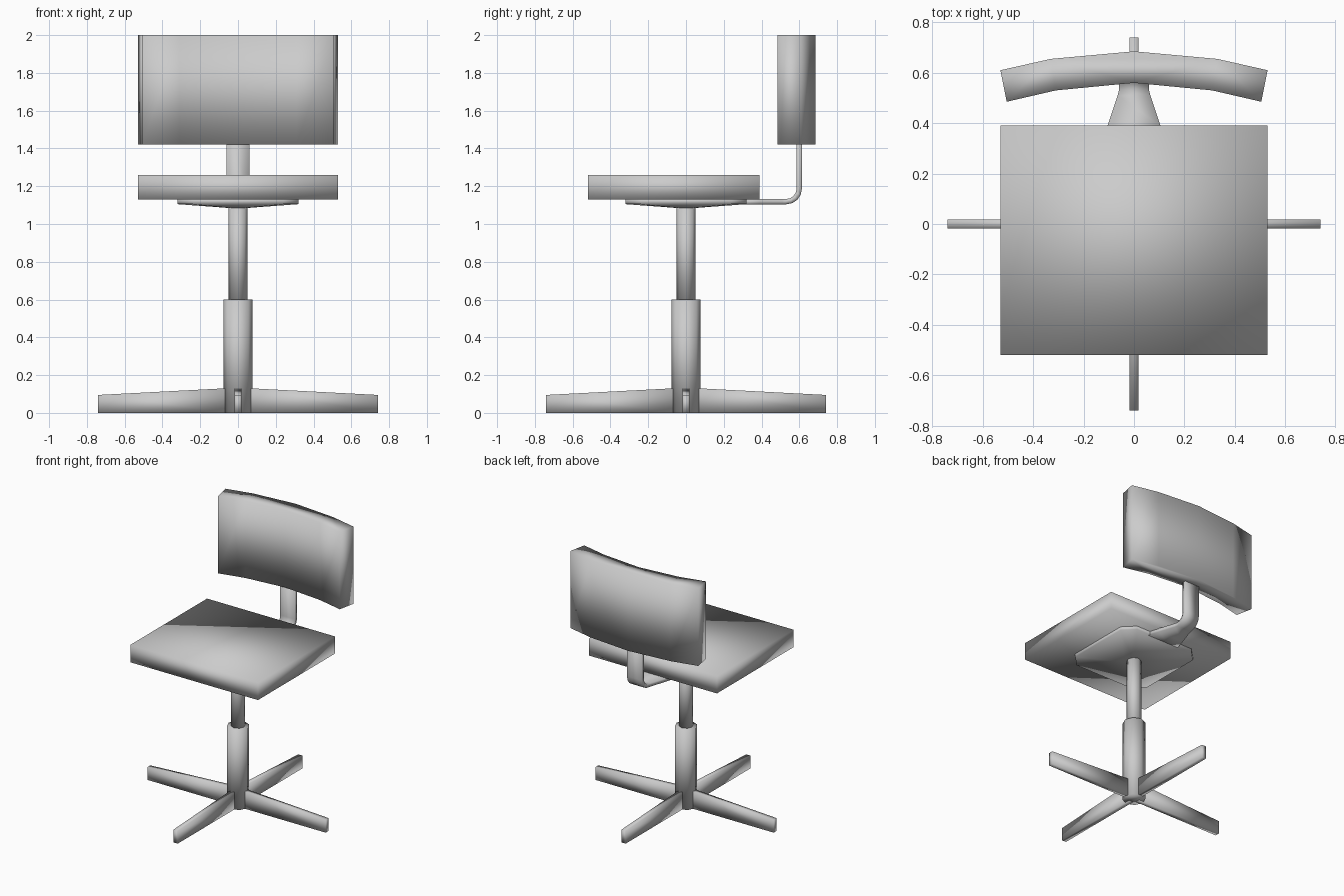
import bpy
import bmesh
from math import cos, sin, pi, radians

cube = bpy.data.objects.get("Cube")
if cube:
    bpy.data.objects.remove(cube)

grey = bpy.data.materials.new("plain grey")
grey.use_nodes = True
GREY = (0.6, 0.6, 0.6, 1)
grey.diffuse_color = GREY
grey.node_tree.nodes["Principled BSDF"].inputs["Base Color"].default_value = GREY


def loft(name, rings):
    """Skin a list of equal-length point rings, cap both ends and shade smooth."""
    bm = bmesh.new()
    rows = [[bm.verts.new(p) for p in ring] for ring in rings]
    n = len(rows[0])
    for a, b in zip(rows, rows[1:]):
        for i in range(n):
            j = (i + 1) % n
            bm.faces.new((a[i], a[j], b[j], b[i]))
    bm.faces.new(rows[0][::-1])
    bm.faces.new(rows[-1])
    bmesh.ops.recalc_face_normals(bm, faces=bm.faces)
    mesh = bpy.data.meshes.new(name)
    bm.to_mesh(mesh)
    bm.free()
    mesh.materials.append(grey)
    mesh.shade_smooth()
    obj = bpy.data.objects.new(name, mesh)
    bpy.context.collection.objects.link(obj)
    return obj


def prism(name, outline, z0, z1):
    return loft(name, [[(x, y, z) for x, y in outline] for z in (z0, z1)])


def circle(r, sides=8):
    return [(r * cos(2 * pi * i / sides), r * sin(2 * pi * i / sides)) for i in range(sides)]


# Seat slab
prism("seat", [(0.53, -0.52), (0.53, 0.39), (-0.53, 0.39), (-0.53, -0.52)], 1.13, 1.26)

# Curved backrest
back = [(0.53, 0.61), (0.33, 0.655), (0, 0.685), (-0.33, 0.655), (-0.53, 0.61)]
front = [(-0.505, 0.485), (-0.31, 0.53), (0, 0.56), (0.31, 0.53), (0.505, 0.485)]
prism("backrest", back + front, 1.42, 2.0)

# Mounting plate with cut corners and a shallow pointed underside
s, c = 0.32, 0.24
plate = [(s, -c), (s, c), (c, s), (-c, s), (-s, c), (-s, -c), (-c, -s), (c, -s)]
loft("seat_plate", [
    [(x * k, y * k, z) for x, y in plate] for k, z in ((0.16, 1.085), (1, 1.105), (1, 1.135))
])

# Flat bent bar joining the plate to the backrest: y, z, half width, bend angle
stations = [(0.24, 1.118, 0.15, 0), (0.39, 1.118, 0.105, 0), (0.51, 1.118, 0.065, 0)]
stations += [(0.53 + 0.07 * sin(radians(a)), 1.188 - 0.07 * cos(radians(a)), 0.06, a)
             for a in (0, 22.5, 45, 67.5, 90)]
stations.append((0.60, 1.5, 0.06, 90))
half = 0.014
rings = []
for y, z, w, a in stations:
    dy, dz = -half * sin(radians(a)), half * cos(radians(a))
    rings.append([(-w, y - dy, z - dz), (w, y - dy, z - dz),
                  (w, y + dy, z + dz), (-w, y + dy, z + dz)])
loft("back_support", rings)

# Upper post and wider lower column
prism("post", circle(0.05), 0.58, 1.1)
prism("column", circle(0.077), 0, 0.6)

# Four tapering base arms
for i, name in enumerate(("left_arm", "back_arm", "right_arm", "front_arm")):
    w = 0.018
    arm = loft(name, [
        [(x, -w, 0), (x, w, 0), (x, w, top), (x, -w, top)]
        for x, top in ((0.03, 0.132), (0.74, 0.095))
    ])
    arm.rotation_euler.z = i * pi / 2
